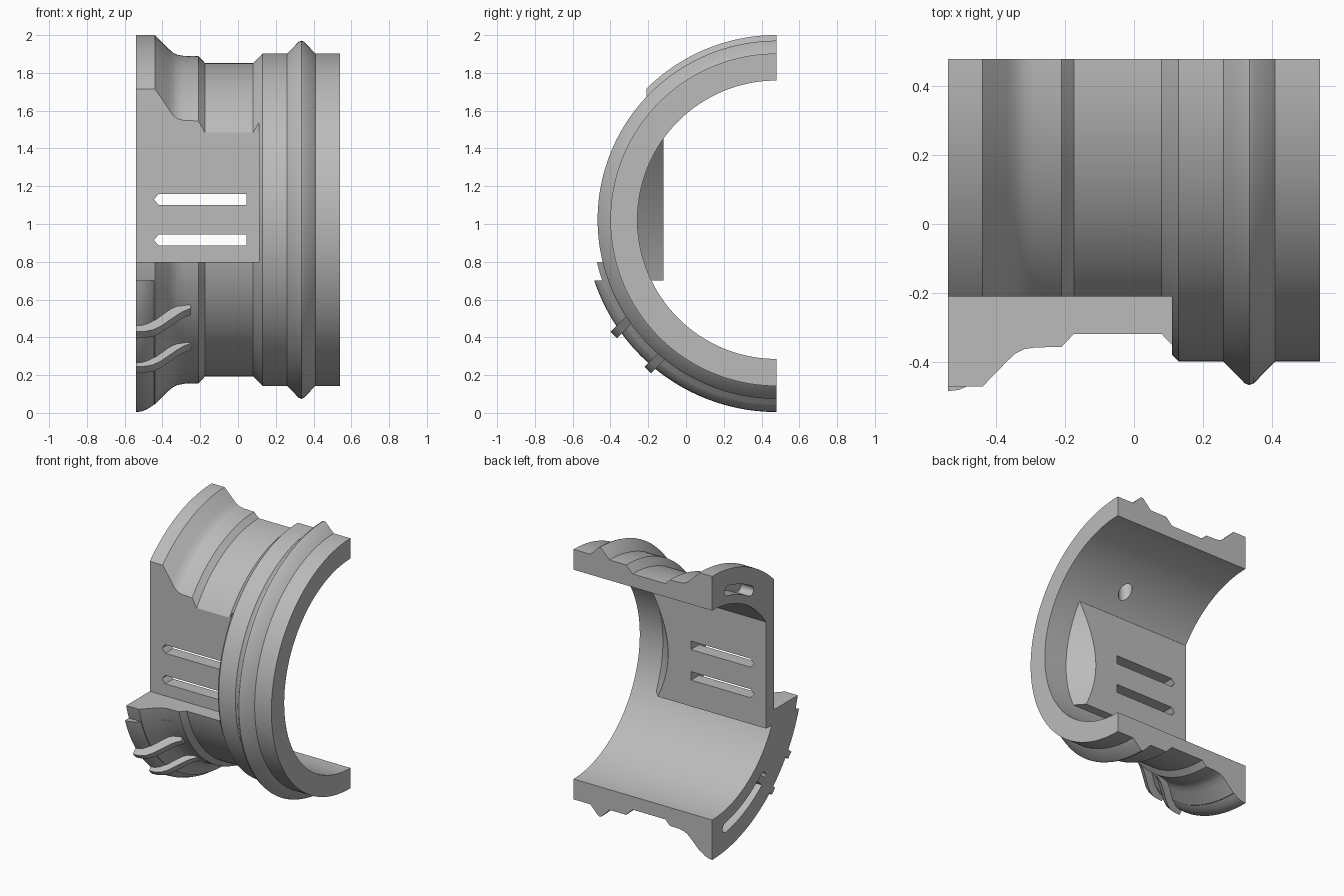
import bpy
import bmesh
from math import sin, cos, acos, pi, radians
from mathutils import Vector

if "Cube" in bpy.data.objects:
    bpy.data.objects.remove(bpy.data.objects["Cube"])

CY, CZ = 0.48, 1.0225          # ring axis runs along x
LEFT, RIGHT = -0.54, 0.54
SEGMENTS = 96

grey = bpy.data.materials.new("plain grey")
grey.use_nodes = True
grey.diffuse_color = (0.5, 0.5, 0.5, 1)
grey.node_tree.nodes["Principled BSDF"].inputs["Base Color"].default_value = (0.5, 0.5, 0.5, 1)


def finish(name, bm):
    bmesh.ops.recalc_face_normals(bm, faces=bm.faces)
    mesh = bpy.data.meshes.new(name)
    bm.to_mesh(mesh)
    bm.free()
    mesh.materials.append(grey)
    obj = bpy.data.objects.new(name, mesh)
    bpy.context.collection.objects.link(obj)
    return obj


def polar(x, r, angle):
    return Vector((x, CY - r * sin(angle), CZ + r * cos(angle)))


def revolve(name, profile, start=lambda r: 0, end=pi):
    """Sweep a closed (x, radius) profile around the ring axis."""
    bm = bmesh.new()
    rows = []
    for i in range(SEGMENTS + 1):
        t = i / SEGMENTS
        rows.append([bm.verts.new(polar(x, r, start(r) * (1 - t) + end * t)) for x, r in profile])
    n = len(profile)
    for a, b in zip(rows, rows[1:]):
        for j in range(n):
            k = (j + 1) % n
            bm.faces.new((a[j], a[k], b[k], b[j]))
    bm.faces.new(rows[0])
    bm.faces.new(rows[-1])
    return finish(name, bm)


def prism(name, points, vector):
    bm = bmesh.new()
    face = bm.faces.new([bm.verts.new(p) for p in points])
    made = bmesh.ops.extrude_face_region(bm, geom=[face])["geom"]
    bmesh.ops.translate(bm, vec=vector, verts=[g for g in made if isinstance(g, bmesh.types.BMVert)])
    return finish(name, bm)


def box(name, low, high):
    (x, y, z), (u, v, w) = low, high
    return prism(name, [(x, y, z), (u, y, z), (u, v, z), (x, v, z)], (0, 0, w - z))


def combine(target, tool, operation):
    mod = target.modifiers.new(operation, "BOOLEAN")
    mod.object, mod.operation, mod.solver = tool, operation, "EXACT"
    bpy.context.view_layer.objects.active = target
    bpy.ops.object.modifier_apply(modifier=mod.name)
    bpy.data.objects.remove(tool)


# Half ring with stepped outside and pointed ridge
body = revolve("half_ring_housing", [
    (LEFT, 0.737), (LEFT, 0.978), (-0.44, 0.978), (-0.37, 0.908), (-0.345, 0.885),
    (-0.32, 0.873), (-0.29, 0.868), (-0.21, 0.866), (-0.175, 0.83), (0.08, 0.83),
    (0.13, 0.88), (0.26, 0.88), (0.322, 0.943), (0.335, 0.948), (0.348, 0.943),
    (0.41, 0.88), (RIGHT, 0.88), (RIGHT, 0.737)])

# Flared lower skirt, starting at a level edge
skirt = revolve("lower_skirt", [
    (LEFT, 0.80), (LEFT, 1.018), (-0.51, 1.015), (-0.48, 1.003), (-0.45, 0.982),
    (-0.37, 0.908), (-0.345, 0.887), (-0.32, 0.875), (-0.29, 0.87), (-0.25, 0.86),
    (-0.25, 0.80)], start=lambda r: acos((0.70 - CZ) / r))
combine(body, skirt, "UNION")

# Flat front wall with conical inner end
wall = revolve("front_wall", [(LEFT, 0.5), (LEFT, 0.78), (0.403, 0.78), (0.123, 0.5)])
combine(wall, box("wall_limits", (-0.7, -0.6, 0.70), (0.6, -0.12, 1.52)), "INTERSECT")
combine(body, wall, "UNION")
combine(body, box("flat_cutter", (-0.8, -0.8, 0.80), (0.11, -0.21, 2.2)), "DIFFERENCE")

# Two pointed vents through the wall
for z in (0.915, 1.13):
    outline = [(-0.445, z), (-0.42, z - 0.03), (0.045, z - 0.03),
               (0.045, z + 0.03), (-0.42, z + 0.03)]
    vent = prism("vent_cutter", [(x, -0.4, h) for x, h in outline], (0, 0.4, 0))
    combine(body, vent, "DIFFERENCE")

# Upright drilled hole
hole = prism("hole_cutter", [(0.07 + 0.045 * cos(a * pi / 16), -0.005 + 0.045 * sin(a * pi / 16), 1.5)
                             for a in range(32)], (0, 0, 0.5))
combine(body, hole, "DIFFERENCE")

# Rounded arc grooves in the flanged end
for mid, first, last in ((0.83, 12, 31), (0.86, 139, 170)):
    half, outline = 0.034, []
    a, b = radians(first), radians(last)
    for i in range(13):
        outline.append(polar(-0.6, mid + half, a + (b - a) * i / 12))
    for tip, sign in ((b, 1), (a, -1)):
        for i in range(1, 8):
            turn = pi * i / 8
            outline.append(polar(-0.6, mid + sign * half * cos(turn), tip + sign * half * sin(turn) / mid))
        if sign > 0:
            for i in range(13):
                outline.append(polar(-0.6, mid - half, b + (a - b) * i / 12))
    combine(body, prism("groove_cutter", outline, (0.16, 0, 0)), "DIFFERENCE")

# Two slanted guide fins on the skirt
for y, z in ((-0.40, 0.43), (-0.22, 0.245)):
    edge = [(LEFT, 0), (-0.49, 0.003), (-0.45, 0.014), (-0.41, 0.04), (-0.32, 0.127),
            (-0.29, 0.152), (-0.25, 0.175), (-0.25, 0.22), (LEFT, 0.22)]
    s = 0.707
    fin = prism("fin", [(x, y + s * t, z + s * t) for x, t in edge], (0, 0.05 * s, -0.05 * s))
    combine(body, fin, "UNION")

bpy.ops.object.select_all(action="DESELECT")
body.select_set(True)
bpy.context.view_layer.objects.active = body
bpy.ops.object.shade_smooth_by_angle(angle=radians(25))
